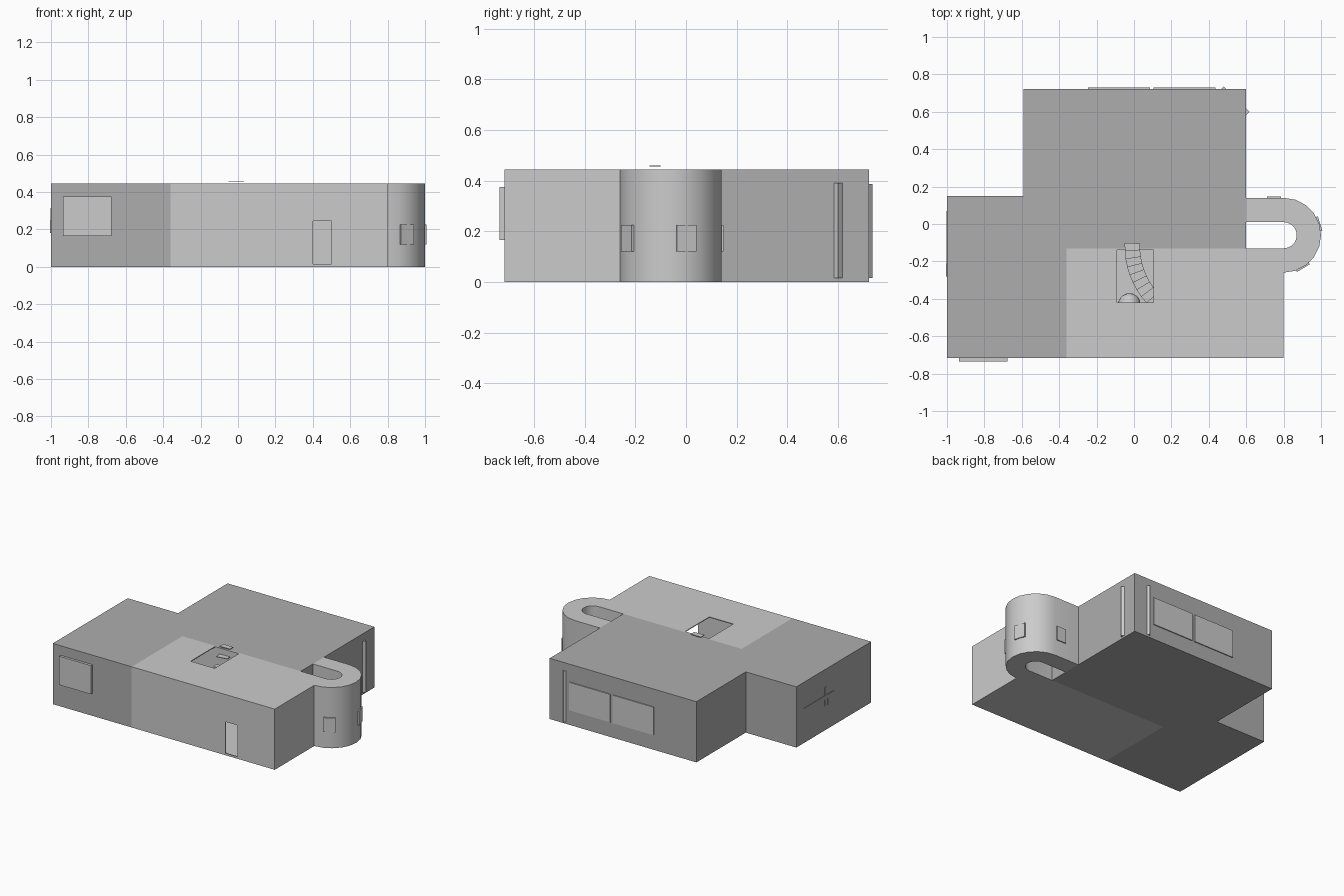
import bpy, bmesh
from math import sin, cos, radians
from mathutils import Matrix

if "Cube" in bpy.data.objects:
    bpy.data.objects.remove(bpy.data.objects["Cube"])

H = 0.445

dark = bpy.data.materials.new("dark_grey")
dark.diffuse_color = (0.42, 0.42, 0.42, 1)
dark.use_nodes = True
dark.node_tree.nodes["Principled BSDF"].inputs["Base Color"].default_value = dark.diffuse_color


def add(name, bm, mat=None):
    bmesh.ops.recalc_face_normals(bm, faces=bm.faces)
    me = bpy.data.meshes.new(name)
    bm.to_mesh(me)
    bm.free()
    ob = bpy.data.objects.new(name, me)
    bpy.context.collection.objects.link(ob)
    if mat:
        me.materials.append(mat)
    return ob


def prism(name, pts, z0, z1, mat=None):
    bm = bmesh.new()
    f = bm.faces.new([bm.verts.new((x, y, z0)) for x, y in pts])
    ext = bmesh.ops.extrude_face_region(bm, geom=[f])
    verts = [v for v in ext["geom"] if isinstance(v, bmesh.types.BMVert)]
    bmesh.ops.translate(bm, verts=verts, vec=(0, 0, z1 - z0))
    if not any(g.is_valid and all(abs(v.co.z - z0) < 1e-6 for v in g.verts) for g in bm.faces):
        bm.faces.new([v for v in bm.verts if v not in verts])
    return add(name, bm, mat)


def box(name, x0, x1, y0, y1, z0, z1, mat=None):
    return prism(name, [(x0, y0), (x1, y0), (x1, y1), (x0, y1)], z0, z1, mat)


def turned_box(name, x, y, deg, sx, sy, z0, z1):
    ob = box(name, -sx / 2, sx / 2, -sy / 2, sy / 2, z0, z1)
    ob.data.transform(Matrix.Translation((x, y, 0)) @ Matrix.Rotation(radians(deg), 4, 'Z'))
    return ob


def arc(cx, cy, r, a0, a1, n):
    return [(cx + r * cos(radians(a0 + (a1 - a0) * i / n)),
             cy + r * sin(radians(a0 + (a1 - a0) * i / n))) for i in range(n + 1)]


# Main dark wing
prism("main_wing", [(-1, -0.717), (-0.36, -0.717), (-0.36, -0.13), (0.6, -0.13),
                    (0.6, 0.722), (-0.59, 0.722), (-0.59, 0.15), (-1, 0.15)], 0, H, dark)

# Light entrance wing with the U-shaped passage
outline = [(-0.36, -0.717), (0.8, -0.717)]
outline += arc(0.8, -0.06, 0.2, -90, 90, 10)
outline += [(0.6, 0.14), (0.6, 0.01)]
outline += arc(0.8, -0.06, 0.07, 90, -90, 10)
outline += [(0.6, -0.13), (-0.36, -0.13)]
wing = prism("entrance_wing", outline, 0, H)

# Hollow the entrance hall, then open the roof and the doorway
cutters = [box("hall_cutter", -0.353, 0.793, -0.71, -0.137, 0.006, H - 0.006),
           box("roof_cutter", -0.09, 0.105, -0.42, -0.14, 0.4, 0.5),
           box("door_cutter", 0.4, 0.5, -0.8, -0.69, 0.015, 0.245)]
bpy.context.view_layer.objects.active = wing
for c in cutters:
    m = wing.modifiers.new("cut", 'BOOLEAN')
    m.object, m.solver = c, 'EXACT'
    bpy.ops.object.modifier_apply(modifier=m.name)
    bpy.data.objects.remove(c)
bpy.ops.object.select_all(action='DESELECT')
wing.select_set(True)
bpy.ops.object.shade_smooth_by_angle(angle=radians(30))

# Curved stair of floating treads
N, A0, STEP = 8, 177.5, 5.6
for i in range(N):
    a = A0 + i * STEP
    z = 0.46 - i * 0.057
    prism(f"stair_tread_{i + 1}",
          arc(0.4, -0.12, 0.45, a, a + STEP, 1) + arc(0.4, -0.12, 0.368, a + STEP, a, 1),
          z - 0.005, z)

# Round seat on the hall floor under the roof opening
bm = bmesh.new()
bmesh.ops.create_uvsphere(bm, u_segments=20, v_segments=10, radius=0.06,
                          matrix=Matrix.Translation((-0.025, -0.43, 0.066)))
seat = add("round_seat", bm)
seat.data.shade_smooth()

# Flat windows on the main walls
box("front_window", -0.935, -0.677, -0.735, -0.71, 0.165, 0.375)
for i, (x0, x1) in enumerate([(-0.245, 0.085), (0.105, 0.437)]):
    box(f"back_window_{i + 1}", x0, x1, 0.715, 0.729, 0.11, 0.315)

# Windows around the passage
for i, a in enumerate((-59, 18)):
    turned_box(f"round_window_{i + 1}", 0.8 + 0.193 * cos(radians(a)),
               -0.06 + 0.193 * sin(radians(a)), a, 0.024, 0.08, 0.12, 0.225)
box("passage_window", 0.71, 0.787, 0.13, 0.147, 0.12, 0.225)

# Slim diamond posts at the back corner
turned_box("side_post", 0.6, 0.6, 45, 0.024, 0.024, 0.015, 0.39)
turned_box("back_post", 0.48, 0.72, 45, 0.022, 0.022, 0.015, 0.387)

# Small fittings on the left wall
box("wall_rail", -1.003, -0.99, -0.28, 0.07, 0.225, 0.255, dark)
box("wall_upright", -1.003, -0.99, -0.195, -0.175, 0.18, 0.315, dark)
box("wall_panel", -1.004, -0.99, -0.28, -0.21, 0.18, 0.25, dark)
